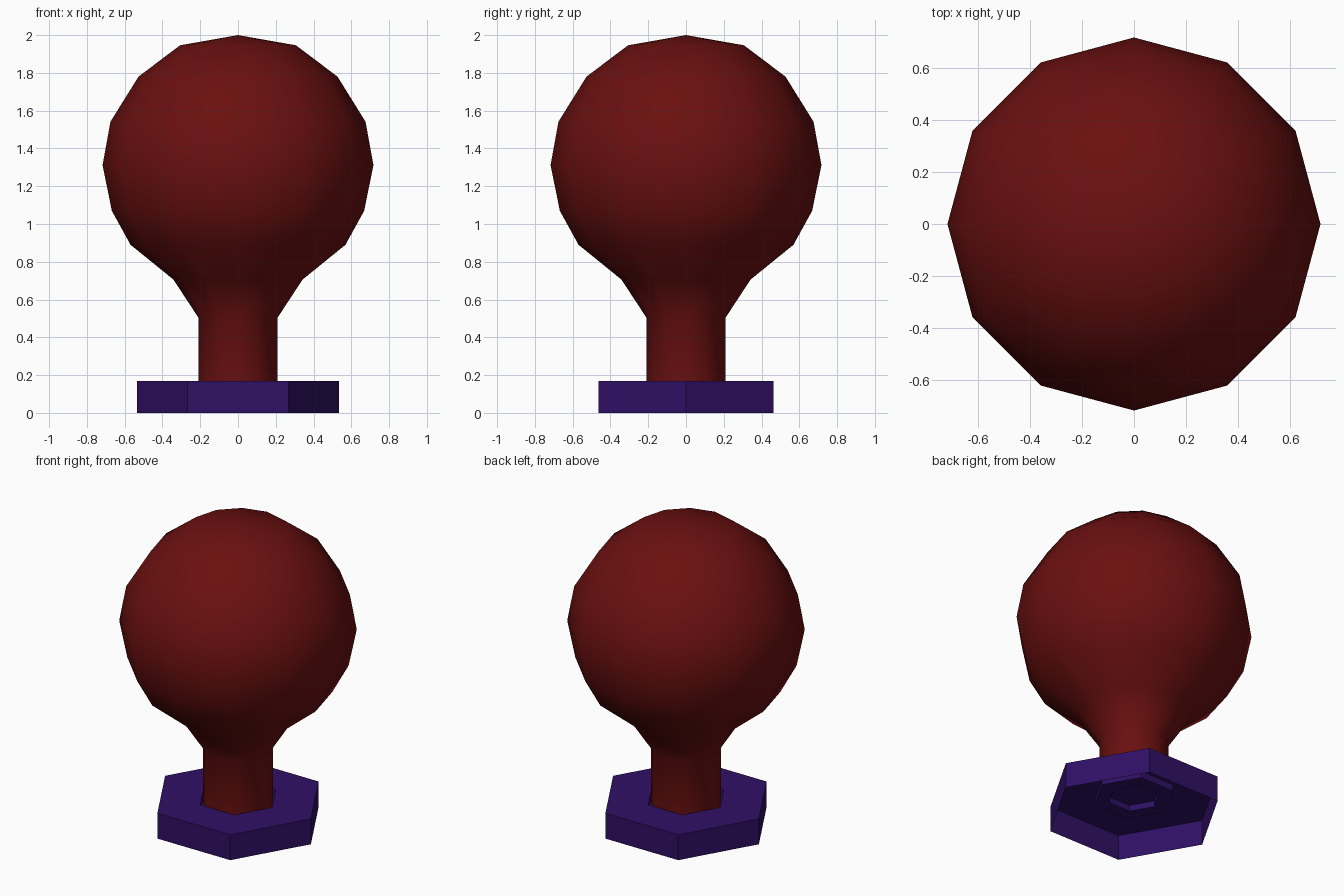
import bpy, bmesh
from math import cos, sin, tau

if "Cube" in bpy.data.objects:
    bpy.data.objects.remove(bpy.data.objects["Cube"])


def material(name, rgb):
    mat = bpy.data.materials.new(name)
    mat.diffuse_color = (*rgb, 1)
    mat.use_nodes = True
    mat.node_tree.nodes["Principled BSDF"].inputs["Base Color"].default_value = mat.diffuse_color
    return mat


def lathe(name, profile, sides, mat, smooth):
    """Revolve (radius, height) points, listed bottom/outside first, around z."""
    bm = bmesh.new()
    rings = []
    for r, z in profile:
        if r == 0:
            rings.append([bm.verts.new((0, 0, z))] * sides)
        else:
            rings.append([bm.verts.new((r * cos(tau * i / sides), r * sin(tau * i / sides), z))
                          for i in range(sides)])
    for low, high in zip(rings, rings[1:]):
        for i in range(sides):
            j = (i + 1) % sides
            corners = [low[i], low[j], high[j], high[i]]
            bm.faces.new(list(dict.fromkeys(corners))).smooth = smooth
    mesh = bpy.data.meshes.new(name)
    bm.to_mesh(mesh)
    bm.free()
    mesh.materials.append(mat)
    obj = bpy.data.objects.new(name, mesh)
    bpy.context.collection.objects.link(obj)
    return obj


red = material("dark_red", (0.145, 0.005, 0.005))
purple = material("purple", (0.03, 0.005, 0.13))

# Round bulb flowing into a straight stem that plugs into the base
lathe("bulb_and_stem", [(0.21, 0.125), (0.21, 0.505), (0.342, 0.706), (0.569, 0.89),
                        (0.668, 1.07), (0.717, 1.312), (0.675, 1.542), (0.527, 1.78),
                        (0.307, 1.946), (0, 2.0)], 12, red, True)

# Hollow hexagonal base with a stepped socket for the stem
lathe("hex_base", [(0.535, 0), (0.535, 0.168), (0.25, 0.168), (0.25, 0.125),
                   (0.16, 0.125), (0.16, 0.165), (0, 0.165)], 6, purple, False)
